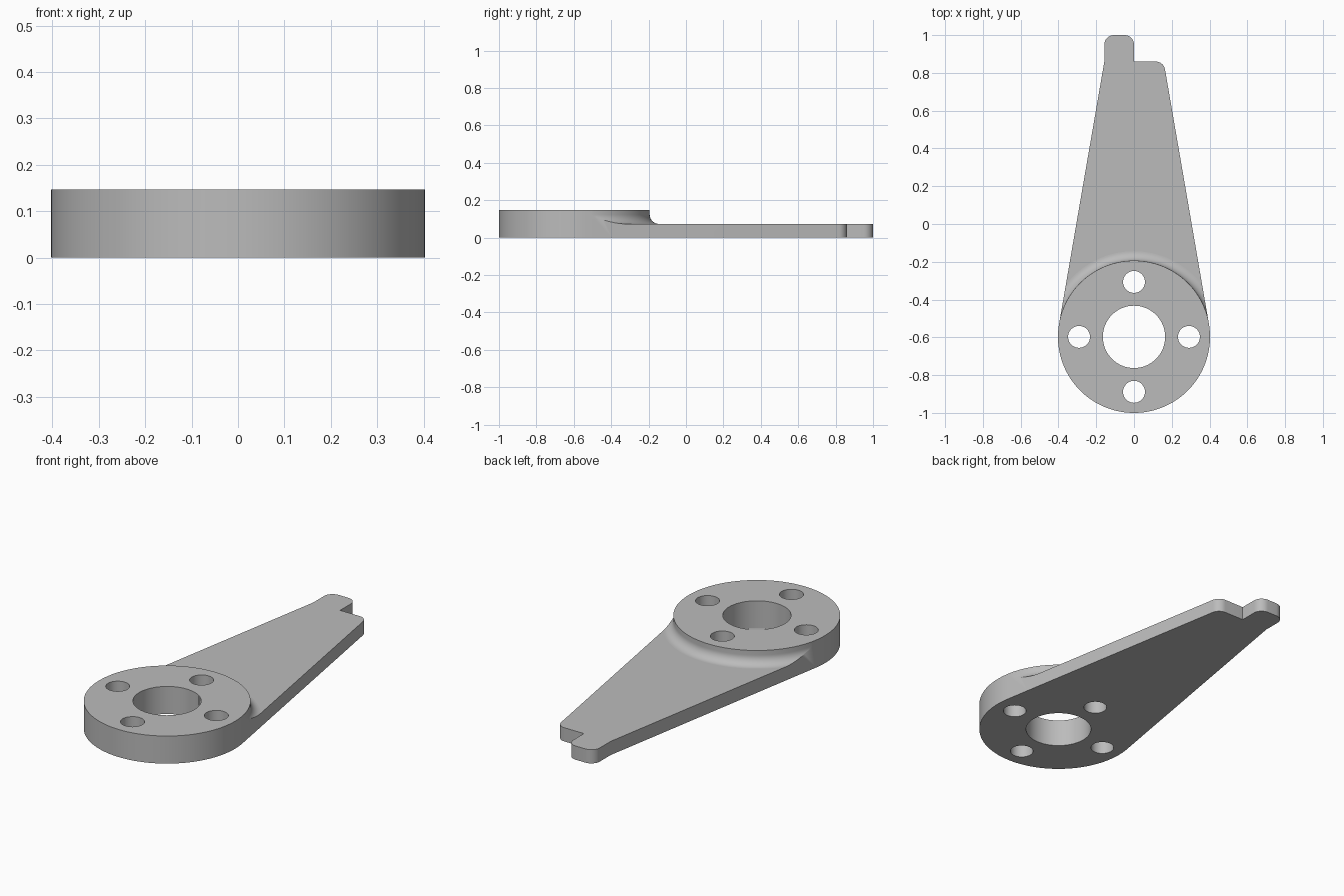
import bpy
import bmesh
from math import sin, cos, pi, radians
from mathutils import Vector

cube = bpy.data.objects.get("Cube")
if cube:
    bpy.data.objects.remove(cube, do_unlink=True)

HUB = Vector((0, -0.5975))
HUB_R, HUB_H, ARM_H, FILLET = 0.4025, 0.147, 0.073, 0.05
TAPER = radians(9.8)

grey = bpy.data.materials.new("grey_metal")
grey.use_nodes = True
grey.diffuse_color = (0.5, 0.5, 0.5, 1)
grey.node_tree.nodes["Principled BSDF"].inputs["Base Color"].default_value = (0.5, 0.5, 0.5, 1)


def make_object(name, bm):
    bmesh.ops.recalc_face_normals(bm, faces=bm.faces)
    mesh = bpy.data.meshes.new(name)
    bm.to_mesh(mesh)
    bm.free()
    mesh.materials.append(grey)
    obj = bpy.data.objects.new(name, mesh)
    bpy.context.collection.objects.link(obj)
    return obj


def prism(name, points, z0=-0.1, z1=0.3):
    bm = bmesh.new()
    face = bm.faces.new([bm.verts.new((p[0], p[1], z0)) for p in points])
    top = bmesh.ops.extrude_face_region(bm, geom=[face])["geom"]
    bmesh.ops.translate(bm, vec=(0, 0, z1 - z0),
                        verts=[v for v in top if isinstance(v, bmesh.types.BMVert)])
    return make_object(name, bm)


def arc(center, radius, start, end, steps):
    return [(center[0] + radius * cos(start + (end - start) * i / steps),
             center[1] + radius * sin(start + (end - start) * i / steps))
            for i in range(steps + 1)]


def rounded(a, corner, b, radius, steps=8):
    """Points of a round corner between the directions to a and b."""
    a, corner, b = Vector(a), Vector(corner), Vector(b)
    u, v = (a - corner).normalized(), (b - corner).normalized()
    half = u.angle(v) / 2
    center = corner + (u + v).normalized() * radius / sin(half)
    p = corner + u * (u.dot(center - corner)) - center
    q = corner + v * (v.dot(center - corner)) - center
    sweep = p.angle_signed(q)
    start = Vector((1, 0)).angle_signed(p)
    return arc(center, radius, -start, -start - sweep, steps)


def boolean(obj, tool, operation):
    mod = obj.modifiers.new(operation.title(), "BOOLEAN")
    mod.operation, mod.solver, mod.object = operation, "EXACT", tool
    bpy.context.view_layer.objects.active = obj
    bpy.ops.object.modifier_apply(modifier=mod.name)
    bpy.data.objects.remove(tool, do_unlink=True)


# Stepped block: tall hub, concave fillet and low arm level, turned about the hub axis
hub_r = HUB_R + 0.001
profile = [(0, 0), (1.8, 0), (1.8, ARM_H)]
profile += arc((hub_r + FILLET, ARM_H + FILLET), FILLET, -pi / 2, -pi, 12)
profile += [(hub_r, HUB_H), (0, HUB_H)]
bm = bmesh.new()
verts = [bm.verts.new((HUB.x + r, HUB.y, z)) for r, z in profile]
edges = [bm.edges.new(pair) for pair in zip(verts, verts[1:])]
bmesh.ops.spin(bm, geom=verts + edges, cent=(HUB.x, HUB.y, 0), axis=(0, 0, 1),
               angle=2 * pi, steps=128, use_merge=True)
bmesh.ops.remove_doubles(bm, verts=bm.verts, dist=1e-5)
lever = make_object("lever_arm", bm)

# Outline: round hub, tapering arm and notched tip
right = HUB + HUB_R * Vector((cos(TAPER), sin(TAPER)))
tip_x, step_y = 0.157, 0.86
outline = arc(HUB, HUB_R, pi - TAPER, 2 * pi + TAPER, 110)
outline += rounded(right, (tip_x, step_y), (0, step_y), 0.05)
outline += [(0, step_y)]
outline += rounded((0, step_y), (0, 1), (-tip_x, 1), 0.05)
outline += rounded((0, 1), (-tip_x, 1), (-tip_x, step_y), 0.05)
outline += [(-tip_x, step_y)]
boolean(lever, prism("outline_cutter", outline), "INTERSECT")

# Centre bore and four bolt holes
holes = [(HUB, 0.165)]
holes += [(HUB + 0.291 * Vector((cos(k * pi / 2), sin(k * pi / 2))), 0.058) for k in range(4)]
for center, radius in holes:
    boolean(lever, prism("hole_cutter", arc(center, radius, 0, 2 * pi, 64)[:-1]), "DIFFERENCE")

# Merge coplanar faces, then smooth the curved walls only
bm = bmesh.new()
bm.from_mesh(lever.data)
bmesh.ops.remove_doubles(bm, verts=bm.verts, dist=1e-5)
bmesh.ops.dissolve_limit(bm, angle_limit=radians(0.2), verts=bm.verts, edges=bm.edges)
bmesh.ops.triangulate(bm, faces=[f for f in bm.faces if abs(f.normal.z) > 0.999])
bm.to_mesh(lever.data)
bm.free()
bpy.ops.object.select_all(action="DESELECT")
lever.select_set(True)
bpy.context.view_layer.objects.active = lever
bpy.ops.object.shade_smooth_by_angle(angle=radians(30))
for face in lever.data.polygons:
    if abs(face.normal.z) > 0.999:
        face.use_smooth = False
